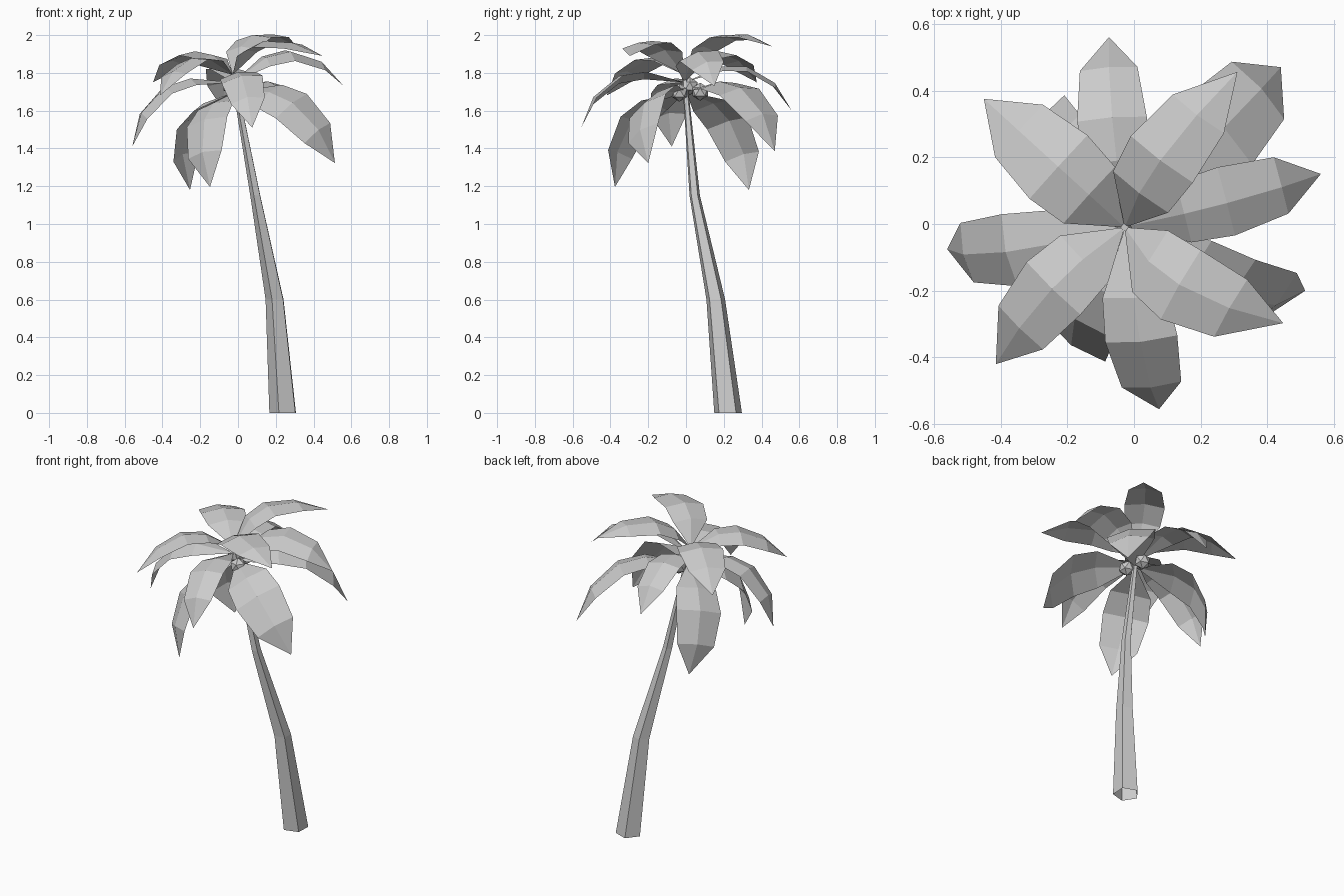
import bpy, bmesh
from math import cos, sin, radians
from mathutils import Vector

if "Cube" in bpy.data.objects:
    bpy.data.objects.remove(bpy.data.objects["Cube"])

# One plain material for the whole tree
grey = bpy.data.materials.new("plain_grey")
grey.use_nodes = True
grey.diffuse_color = (0.6, 0.6, 0.6, 1)
grey.node_tree.nodes["Principled BSDF"].inputs["Base Color"].default_value = (0.6, 0.6, 0.6, 1)


def add_object(name, bm):
    mesh = bpy.data.meshes.new(name)
    bm.to_mesh(mesh)
    bm.free()
    mesh.materials.append(grey)
    obj = bpy.data.objects.new(name, mesh)
    bpy.context.collection.objects.link(obj)
    return obj


# Leaning five-sided trunk, open at the foot: rings of centre and radius
def build_trunk(rings, sides=5, phase=radians(34)):
    bm = bmesh.new()
    loops = []
    for x, y, z, r in rings:
        angles = [phase + i * radians(360) / sides for i in range(sides)]
        loops.append([bm.verts.new((x + r * cos(a), y + r * sin(a), z)) for a in angles])
    for low, high in zip(loops, loops[1:]):
        for i in range(sides):
            j = (i + 1) % sides
            bm.faces.new((low[i], low[j], high[j], high[i]))
    bm.faces.new(loops[-1])
    return add_object("trunk", bm)


build_trunk([(0.243, 0.222, 0, 0.077), (0.198, 0.157, 0.6, 0.052),
             (0.094, 0.046, 1.15, 0.029), (-0.027, -0.01, 1.8, 0.013)])

# Frond stations as fractions of its chord: distance along, half width, arch
STATIONS = [(0.24, 0.20, 0.20), (0.455, 0.225, 0.25), (0.74, 0.186, 0.18)]
FOLD = 0.037


# Arched leaf folded along a raised rib; roll twists it, lean bows it sideways
def build_frond(name, base, tip, roll, lean, width, arch, slide):
    base, tip = Vector(base), Vector(tip)
    chord = tip - base
    size = chord.length
    along = chord.normalized()
    level = Vector((0, 0, 1)).cross(along).normalized()
    above = along.cross(level)
    roll = radians(roll)
    left = level * cos(roll) + above * sin(roll)
    up = along.cross(left)

    bm = bmesh.new()
    root, end = bm.verts.new(base), bm.verts.new(tip)
    rows = []
    for t, half, rise in STATIONS:
        rise *= arch
        row = []
        for side in (-1, 0, 1):
            offset = along * (t + slide) + left * (side * half * width + lean * rise)
            offset += up * (rise - FOLD * abs(side))
            row.append(bm.verts.new(base + offset * size))
        rows.append(row)
    for k in (0, 1):
        bm.faces.new((root, rows[0][k], rows[0][k + 1]))
        for a, b in zip(rows, rows[1:]):
            bm.faces.new((a[k], b[k], b[k + 1], a[k + 1]))
        bm.faces.new((rows[-1][k], end, rows[-1][k + 1]))
    return add_object(name, bm)


# Three tiers of four fronds: base, arch, slide, then tip, roll, lean, width
TIERS = {
    "upper": ((-0.028, -0.01, 1.79), 1.0, 0, [
        ((0.31, 0.456, 1.94), -4, 0.14, 0.87), ((-0.45, 0.375, 1.75), 0, 0, 1),
        ((-0.414, -0.42, 1.68), 6, -0.12, 0.88), ((0.447, -0.297, 1.89), 6, -0.34, 0.95)]),
    "middle": ((-0.026, -0.008, 1.75), 1.12, 0.05, [
        ((0.56, 0.15, 1.73), 15, 0.2, 0.8), ((-0.075, 0.56, 1.6), 3, 0.12, 0.79),
        ((-0.56, -0.075, 1.41), -10, 0, 0.78), ((0.075, -0.555, 1.51), 12, 0.1, 0.81)]),
    "lower": ((-0.015, 0, 1.7), 1.07, 0.035, [
        ((0.44, 0.47, 1.386), 8, 0.12, 0.87), ((-0.254, 0.333, 1.18), -22, 0, 0.93),
        ((-0.148, -0.376, 1.196), 20, 0, 0.93), ((0.513, -0.2, 1.323), 33, 0, 0.93)]),
}
for tier, (base, arch, slide, fronds) in TIERS.items():
    for n, (tip, roll, lean, width) in enumerate(fronds, 1):
        build_frond(f"{tier}_frond_{n}", base, tip, roll, lean, width, arch, slide)

# Cluster of faceted coconuts under the crown
for n, spot in enumerate([(0, 0.075, 1.7), (-0.035, 0.02, 1.73), (0.025, -0.035, 1.695)], 1):
    bm = bmesh.new()
    bmesh.ops.create_icosphere(bm, subdivisions=1, radius=0.048)
    bmesh.ops.translate(bm, verts=bm.verts, vec=spot)
    add_object(f"coconut_{n}", bm)
